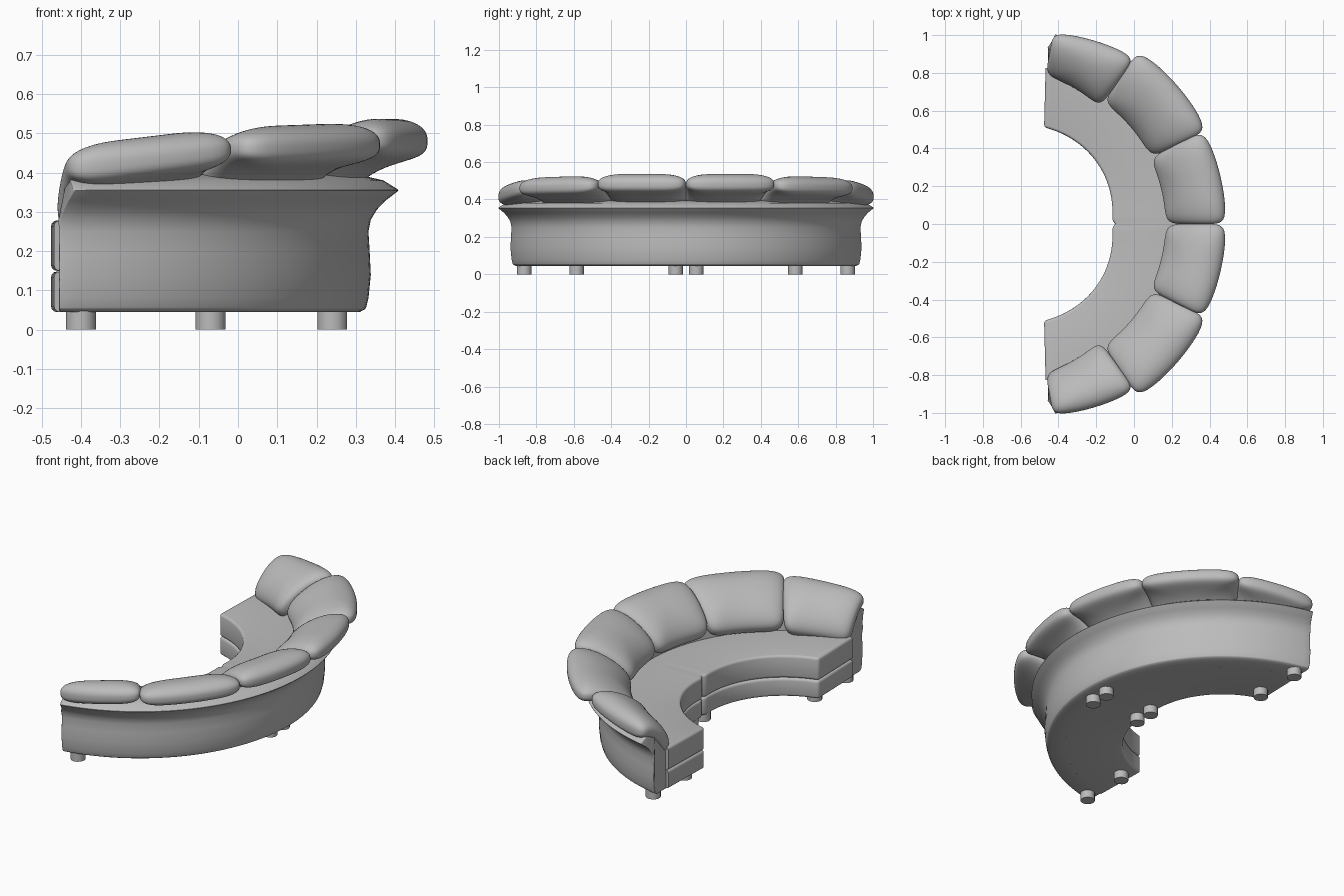
import bpy, bmesh
from math import acos, cos, sin, pi, radians, hypot

if "Cube" in bpy.data.objects:
    bpy.data.objects.remove(bpy.data.objects["Cube"])

CX = -0.615  # centre of the sofa's curve on the x axis

fabric = bpy.data.materials.new("grey_fabric")
fabric.use_nodes = True
fabric.diffuse_color = (0.5, 0.5, 0.5, 1)
bsdf = next(n for n in fabric.node_tree.nodes if n.type == 'BSDF_PRINCIPLED')
bsdf.inputs["Base Color"].default_value = (0.5, 0.5, 0.5, 1)


def finish(name, bm):
    """Turn a half into a mirrored, smooth object."""
    bmesh.ops.recalc_face_normals(bm, faces=bm.faces)
    mesh = bpy.data.meshes.new(name)
    bm.to_mesh(mesh)
    bm.free()
    mesh.materials.append(fabric)
    obj = bpy.data.objects.new(name, mesh)
    bpy.context.collection.objects.link(obj)
    bpy.ops.object.select_all(action='DESELECT')
    obj.select_set(True)
    bpy.context.view_layer.objects.active = obj
    mirror = obj.modifiers.new("other_half", 'MIRROR')
    mirror.use_axis = (False, True, False)
    bpy.ops.object.modifier_apply(modifier=mirror.name)
    bpy.ops.object.shade_smooth_by_angle(angle=radians(38))


def is_visible_corner(edge):
    """Sharp edges, except at the middle seam and where the seat meets the wall."""
    if len(edge.link_faces) != 2 or edge.calc_face_angle() < radians(40):
        return False
    seam = all(v.co.y < 0.01 for v in edge.verts)
    joint = all(0.8 < hypot(v.co.x - CX, v.co.y) < 0.9 and v.co.z < 0.3
                for v in edge.verts)
    return not (seam or joint)


def sweep(name, profile, end_x, bevel, grow=0, notch=0, steps=32):
    """Sweep a closed (radius, z) profile round the curve to an end at end_x(r, z)."""
    bm = bmesh.new()
    rings = []
    for i in range(steps + 1):
        t = i / steps
        ring = []
        for r, z in profile:
            last = acos((end_x(r, z) - CX) / (r + (grow if r < 0.6 else 0)))
            if r < 0.6:
                r += grow * (t + 0.5 * sin(pi * t)) + (notch if i == 0 else 0)
            ring.append(bm.verts.new((CX + r * cos(last * t), r * sin(last * t), z)))
        rings.append(ring)
    n = len(profile)
    for p, q in zip(rings, rings[1:]):
        for j in range(n):
            k = (j + 1) % n
            bm.faces.new((p[j], p[k], q[k], q[j]))
    bm.faces.new(rings[0])
    bm.faces.new(rings[-1])
    bmesh.ops.recalc_face_normals(bm, faces=bm.faces)
    corners = [e for e in bm.edges if is_visible_corner(e)]
    bmesh.ops.bevel(bm, geom=corners, offset=bevel, segments=3, profile=0.5,
                    affect='EDGES', clamp_overlap=True)
    # open the hidden face between the halves
    inner = [f for f in bm.faces if all(abs(v.co.y) < 0.0005 for v in f.verts)]
    bmesh.ops.delete(bm, geom=inner, context='FACES_ONLY')
    finish(name, bm)


def box_profile(r0, r1, z0, z1):
    return [(r0, z0), (r1, z0), (r1, z1), (r0, z1)]


def arm_end(r, z):
    """Arm front leans back towards the top and along the flare."""
    return -0.455 + 0.02 * max(0, (z - 0.28) / 0.115) + 0.025 * max(0, (r - 0.95) / 0.075)


def seat_end(r, z):
    """Seat front is set slightly back beside the arm."""
    return -0.476 + 0.008 * (r > 0.6)


# Flared back wall and arms
wall = [(0.84, 0.045), (0.925, 0.045), (0.94, 0.053), (0.947, 0.08), (0.953, 0.14),
        (0.95, 0.2), (0.947, 0.25), (0.953, 0.28), (0.968, 0.305), (0.99, 0.328),
        (1.025, 0.355), (0.985, 0.38), (0.92, 0.395), (0.885, 0.385), (0.84, 0.335)]
sweep("back_wall", wall, arm_end, 0.004)

# Lower base and seat cushion
sweep("seat_base", box_profile(0.5, 0.84, 0.045, 0.148), seat_end, 0.014, 0.03, 0.018)
sweep("seat_cushion", box_profile(0.497, 0.84, 0.15, 0.278), seat_end, 0.014, 0.033, 0.018)


def back_cushion(name, start, end, mid_r, half_r, lift, drop, taper):
    """Pillow bent over the wall; drop and taper shrink the side nearer the arm."""
    bm = bmesh.new()
    bmesh.ops.create_cube(bm, size=2)
    bmesh.ops.subdivide_edges(bm, edges=bm.edges[:], cuts=17, use_grid_fill=True)
    for v in bm.verts:
        a, b, c = v.co
        flat = (abs(a) ** 7 + abs(b) ** 7) ** (1 / 7)
        size = (flat ** 2.7 + abs(c) ** 2.7) ** (1 / 2.7)
        a, b, c = a / size, b / size, c / size
        ang = radians((start + end) / 2 + a * (end - start) / 2)
        r = mid_r + (half_r - taper * (a + 1) / 2) * b - 0.02 * c * (1 - b)
        z = 0.45 + lift + 0.08 * b - 0.055 * b * b + 0.06 * c - drop * a
        v.co = (CX + r * cos(ang), r * sin(ang), z)
    finish(name, bm)


back_cushion("middle_back_cushions", 0, 26.6, 0.947, 0.155, 0.004, 0.0, 0)
back_cushion("side_back_cushions", 26.3, 55.2, 0.958, 0.16, -0.011, 0.006, 0)
back_cushion("end_back_cushions", 54.8, 79.5, 0.921, 0.155, -0.042, 0.024, 0.048)

# Short round feet
feet = bmesh.new()
for x, y in [(0.24, 0.055), (-0.07, 0.055), (-0.4, 0.585), (-0.4, 0.865)]:
    made = bmesh.ops.create_cone(feet, cap_ends=True, segments=14,
                                 radius1=0.039, radius2=0.039, depth=0.055)
    bmesh.ops.translate(feet, verts=made["verts"], vec=(x, y, 0.0275))
finish("feet", feet)
